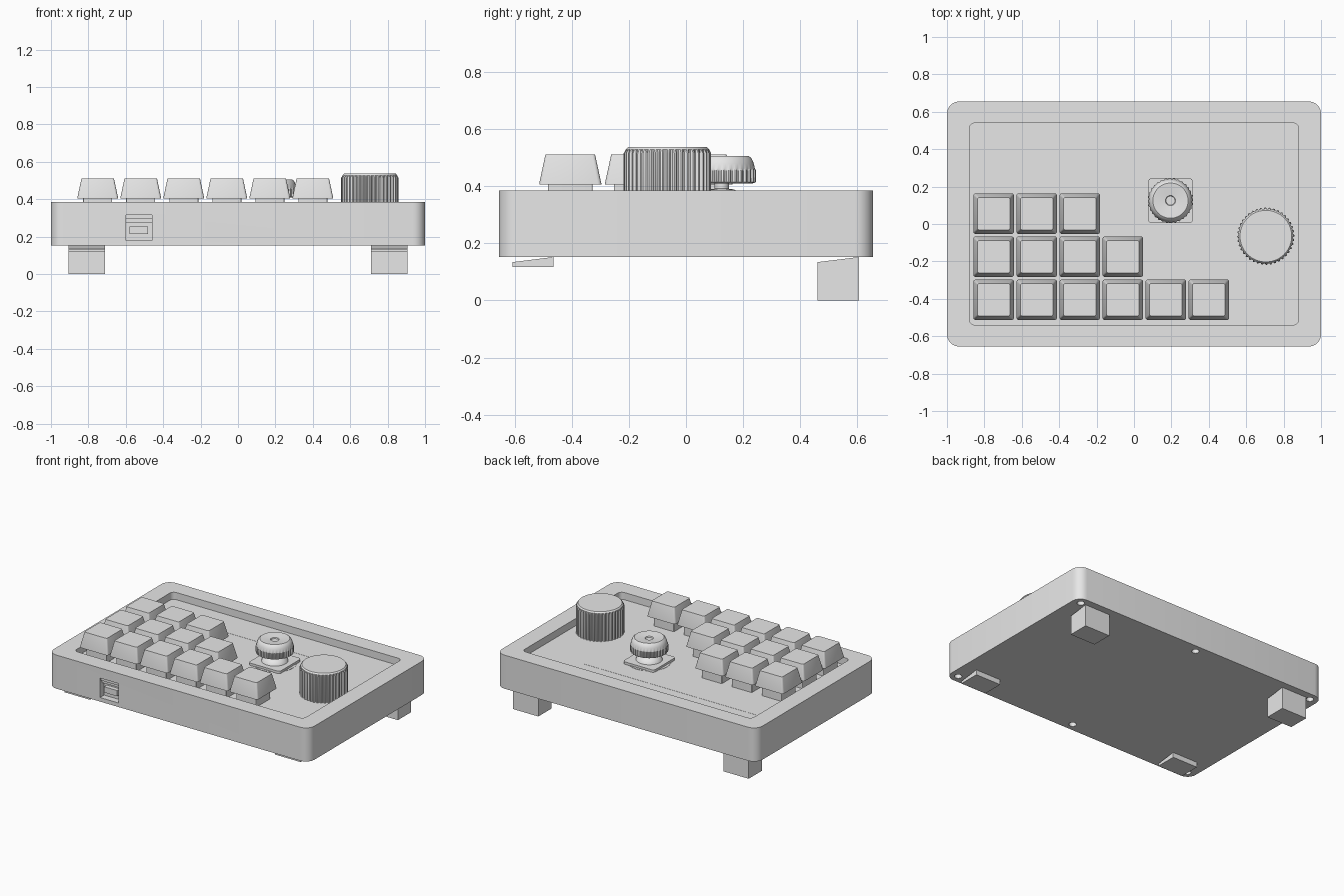
import bpy
import bmesh
from math import sin, cos, pi, radians

if "Cube" in bpy.data.objects:
    bpy.data.objects.remove(bpy.data.objects["Cube"], do_unlink=True)

grey = bpy.data.materials.new("light_grey")
grey.use_nodes = True
grey.diffuse_color = (0.8, 0.8, 0.8, 1)
grey.node_tree.nodes["Principled BSDF"].inputs["Base Color"].default_value = (0.8, 0.8, 0.8, 1)


def loft(name, rings):
    """Skin a stack of equal-length point rings and close both ends."""
    bm = bmesh.new()
    loops = [[bm.verts.new(p) for p in ring] for ring in rings]
    n = len(loops[0])
    for a, b in zip(loops, loops[1:]):
        for i in range(n):
            j = (i + 1) % n
            bm.faces.new((a[i], a[j], b[j], b[i]))
    bm.faces.new(loops[0])
    bm.faces.new(loops[-1])
    bmesh.ops.recalc_face_normals(bm, faces=bm.faces)
    mesh = bpy.data.meshes.new(name)
    bm.to_mesh(mesh)
    bm.free()
    mesh.materials.append(grey)
    obj = bpy.data.objects.new(name, mesh)
    bpy.context.collection.objects.link(obj)
    return obj


def rounded(cx, cy, w, d, r, z, steps=6):
    pts = []
    for k, (sx, sy) in enumerate(((1, 1), (-1, 1), (-1, -1), (1, -1))):
        for s in range(steps + 1):
            a = (k + s / steps) * pi / 2
            pts.append((cx + sx * (w / 2 - r) + r * cos(a),
                        cy + sy * (d / 2 - r) + r * sin(a), z))
    return pts


def slab(name, cx, cy, w, d, r, z0, z1):
    return loft(name, [rounded(cx, cy, w, d, r, z) for z in (z0, z1)])


def box(name, x0, x1, y0, y1, z0, z1):
    corners = ((x0, y0), (x1, y0), (x1, y1), (x0, y1))
    return loft(name, [[(x, y, z) for x, y in corners] for z in (z0, z1)])


def ring(cx, cy, r, z, n, groove=0.0):
    """Circle of points; a groove depth pulls every other pair inward."""
    pts = []
    for i in range(n):
        q = r - (groove if i % 4 > 1 else 0)
        a = 2 * pi * i / n
        pts.append((cx + q * cos(a), cy + q * sin(a), z))
    return pts


def turned(name, cx, cy, profile, n=48, groove=0.0):
    """Profile rows are (radius, height, grooved?)."""
    return loft(name, [ring(cx, cy, r, z, n, groove * g) for r, z, g in profile])


def cut(obj, cutter):
    mod = obj.modifiers.new("cut", 'BOOLEAN')
    mod.operation = 'DIFFERENCE'
    mod.solver = 'EXACT'
    mod.object = cutter
    bpy.context.view_layer.objects.active = obj
    bpy.ops.object.modifier_apply(modifier=mod.name)
    bpy.data.objects.remove(cutter, do_unlink=True)


BASE, TOP, FLOOR = 0.152, 0.385, 0.335

# Case with sunken deck, front port opening and screw holes
case = slab("case", 0, 0, 2, 1.31, 0.065, BASE, TOP)
cut(case, slab("deck_cutter", 0, 0, 1.76, 1.08, 0.03, FLOOR, 0.5))
cut(case, box("port_cutter", -0.6, -0.46, -0.7, -0.61, 0.18, 0.315))
for x in (-0.94, 0, 0.94):
    for y in (-0.6, 0.6):
        cut(case, turned("screw_cutter", x, y, ((0.024, 0.1, 0), (0.024, 0.19, 0)), 20))

# Socket and stepped latch inside the port opening
box("port_socket", -0.58, -0.48, -0.64, -0.605, 0.215, 0.255)
for i in range(2):
    box("port_latch_step", -0.6, -0.46, -0.645 + 0.012 * i, -0.605, 0.295 - 0.02 * i, 0.315 - 0.02 * i)

# Flush display window
box("display_window", -0.86, 0.515, 0.32, 0.39, FLOOR - 0.002, FLOOR + 0.001)

# Keys: staggered row lengths on a square pitch
for row, count in enumerate((3, 4, 6)):
    for col in range(count):
        x, y = -0.75 + 0.23 * col, 0.055 - 0.23 * row
        slab("key_switch", x, y, 0.155, 0.155, 0.005, FLOOR - 0.005, 0.41)
        loft("key_cap", [rounded(x, y, w, w, r, z, 3) for w, r, z in
                         ((0.217, 0.013, 0.405), (0.217, 0.013, 0.41), (0.174, 0.01, 0.51))])

# Large ribbed dial
turned("dial", 0.705, -0.065,
       ((0.153, FLOOR - 0.005, 1), (0.153, 0.515, 1), (0.146, 0.528, 0), (0.138, 0.537, 0)),
       n=160, groove=0.009)

# Thumbstick: seat, plate, domed boot with neck, ribbed cap
SX, SY = 0.195, 0.125
turned("stick_seat", SX, SY, ((0.138, FLOOR - 0.005, 0), (0.138, FLOOR + 0.002, 0)))
slab("stick_plate", SX, SY, 0.24, 0.24, 0.02, FLOOR, 0.352)
turned("stick_boot", SX, SY,
       ((0.085, 0.35, 0), (0.08, 0.362, 0), (0.065, 0.377, 0), (0.044, 0.388, 0),
        (0.025, 0.391, 0), (0.025, 0.42, 0)))
turned("stick_cap", SX, SY,
       ((0.11, 0.41, 0), (0.12, 0.414, 1), (0.12, 0.455, 1), (0.116, 0.462, 0),
        (0.112, 0.48, 0), (0.104, 0.498, 0), (0.094, 0.506, 0), (0.07, 0.504, 0),
        (0.027, 0.499, 0), (0.024, 0.492, 0)),
       n=128, groove=0.006)


# Feet: sloped-top blocks, short in front and tall behind
def foot(name, side, y0, y1, bottom):
    profile = ((y0, bottom), (y1, bottom), (y1, BASE), (y0, 0.134))
    loft(name, [[(side * x, y, z) for y, z in profile] for x in (0.71, 0.905)])


for side, label in ((1, "left"), (-1, "right")):
    foot("front_foot_" + label, side, -0.608, -0.463, 0.117)
    foot("rear_foot_" + label, side, 0.46, 0.605, 0)

# Smooth round surfaces, keep edges crisp
bpy.ops.object.select_all(action='DESELECT')
for obj in bpy.context.collection.objects:
    if obj.type == 'MESH' and obj.data.materials and obj.data.materials[0] == grey:
        obj.select_set(True)
        bpy.context.view_layer.objects.active = obj
bpy.ops.object.shade_smooth_by_angle(angle=radians(30))
